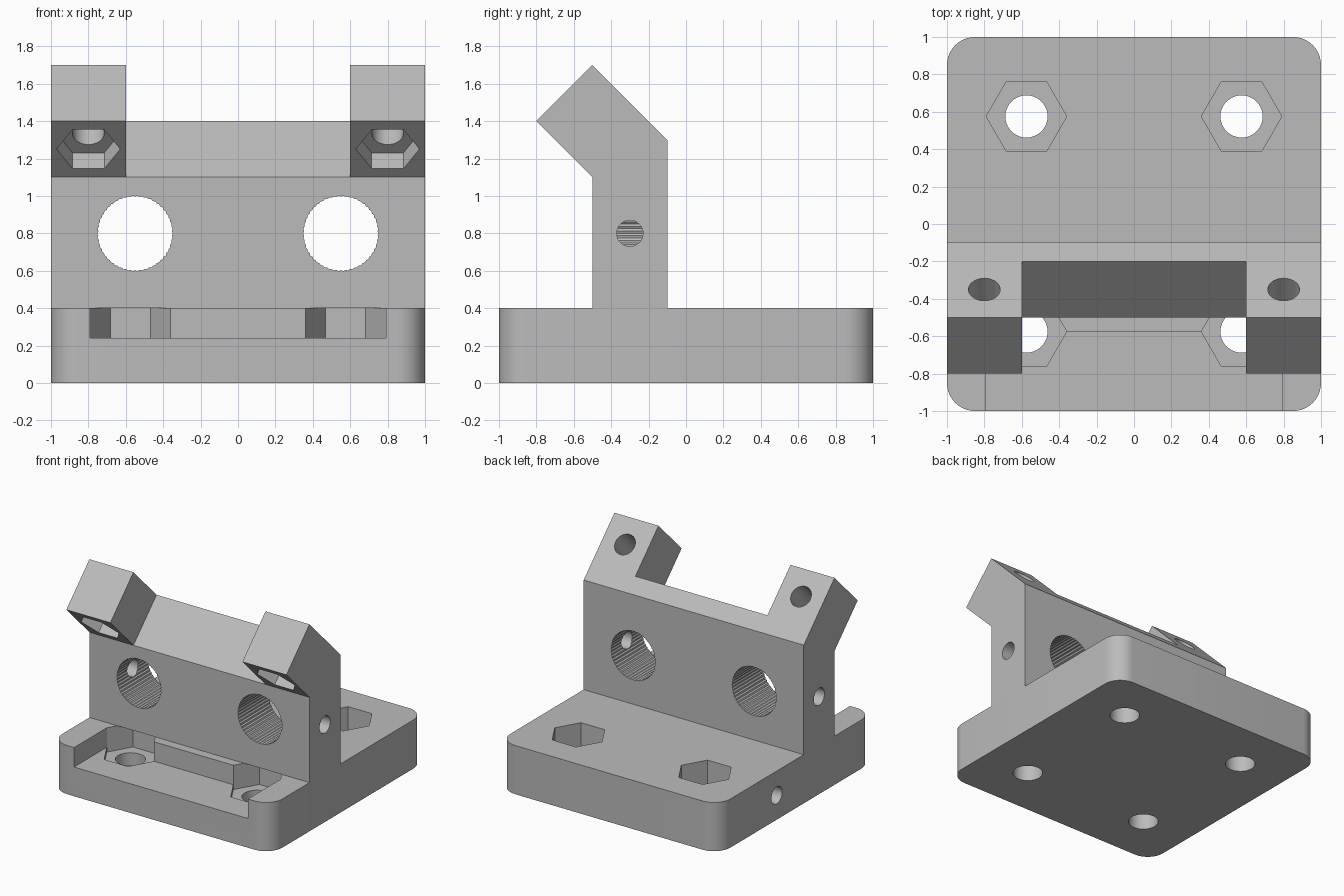
import bpy, bmesh
from math import cos, sin, pi, radians
from mathutils import Vector, Matrix

old = bpy.data.objects.get("Cube")
if old:
    bpy.data.objects.remove(old, do_unlink=True)

grey = bpy.data.materials.new("plain grey")
grey.use_nodes = True
colour = (0.5, 0.5, 0.5, 1)
grey.diffuse_color = colour
grey.node_tree.nodes["Principled BSDF"].inputs["Base Color"].default_value = colour

X, Y, Z = Vector((1, 0, 0)), Vector((0, 1, 0)), Vector((0, 0, 1))
SLANT = (Y + Z).normalized()


def prism(name, points, axis, side, start, end, origin=(0, 0, 0)):
    """Extrude a 2D outline along axis; side is the direction of its first coordinate."""
    across = axis.cross(side)
    bm = bmesh.new()
    verts = [bm.verts.new(Vector(origin) + side * u + across * v + axis * start) for u, v in points]
    face = bm.faces.new(verts)
    ext = bmesh.ops.extrude_face_region(bm, geom=[face])
    moved = [g for g in ext["geom"] if isinstance(g, bmesh.types.BMVert)]
    bmesh.ops.translate(bm, verts=moved, vec=axis * (end - start))
    bmesh.ops.recalc_face_normals(bm, faces=bm.faces)
    mesh = bpy.data.meshes.new(name)
    bm.to_mesh(mesh)
    bm.free()
    mesh.materials.append(grey)
    obj = bpy.data.objects.new(name, mesh)
    bpy.context.collection.objects.link(obj)
    return obj


def ring(radius, sides, tooth=0.0):
    return [((radius - tooth * (i % 2)) * cos(2 * pi * i / sides),
             (radius - tooth * (i % 2)) * sin(2 * pi * i / sides)) for i in range(sides)]


def rect(x0, x1, y0, y1):
    return [(x0, y0), (x1, y0), (x1, y1), (x0, y1)]


def rounded_square(half, radius, steps):
    points = []
    for k, (sx, sy) in enumerate([(1, 1), (-1, 1), (-1, -1), (1, -1)]):
        for i in range(steps + 1):
            a = pi / 2 * (k + i / steps)
            points.append((sx * (half - radius) + radius * cos(a),
                           sy * (half - radius) + radius * sin(a)))
    return points


def cut(obj, cutter):
    cutter.hide_render = True
    mod = obj.modifiers.new("cut", "BOOLEAN")
    mod.operation, mod.solver, mod.object = "DIFFERENCE", "EXACT", cutter
    bpy.context.view_layer.objects.active = obj
    bpy.ops.object.modifier_apply(modifier=mod.name)
    bpy.data.objects.remove(cutter, do_unlink=True)


# Base plate with rounded corners
base = prism("base_plate", rounded_square(1, 0.15, 10), Z, X, 0, 0.4)

# Shallow pocket open at the front
cut(base, prism("pocket", rect(-0.79, 0.79, -1.2, -0.575), Z, X, 0.24, 0.6))

# Four hexagonal nut recesses with bolt holes
for x in (-0.575, 0.575):
    for y in (-0.575, 0.575):
        cut(base, prism("nut_recess", ring(0.215, 6), Z, X, 0.2, 0.6, (x, y, 0)))
        cut(base, prism("bolt_hole", ring(0.113, 40), Z, X, -0.1, 0.5, (x, y, 0)))

# Blind hole in the right edge of the base
cut(base, prism("edge_hole", ring(0.07, 32), X, Y, -1.1, -0.65, (0, 0.25, 0.2)))

# Upright wall whose top leans forward
profile = [(-0.5, 0.4), (-0.1, 0.4), (-0.1, 1.3), (-0.5, 1.7), (-0.8, 1.4), (-0.5, 1.1)]
wall = prism("upright_wall", profile, X, Y, -1, 1)

# Gap that leaves two leaning arms
gap = [(-0.6, 1.0), (0, 1.6), (-0.5, 2.1), (-1.1, 1.5)]
cut(wall, prism("gap", gap, X, Y, -0.6, 0.6))

for s in (-1, 1):
    # Toothed bore with a side hole running into it
    cut(wall, prism("bore", ring(0.202, 100, 0.005), Y, X, -0.7, 0.1, (s * 0.55, 0, 0.8)))
    cut(wall, prism("side_hole", ring(0.07, 32), X * s, Y, 0.6, 1.1, (0, -0.3, 0.8)))
    # Slanted nut recess and bolt hole in each arm
    seat = (s * 0.8, -0.65, 1.25)
    cut(wall, prism("arm_nut_recess", ring(0.17, 6), SLANT, X, -0.1, 0.12, seat))
    cut(wall, prism("arm_bolt_hole", ring(0.085, 32), SLANT, X, -0.1, 0.6, seat))

# Smooth round walls, crisp edges
bpy.ops.object.select_all(action="DESELECT")
for obj in (base, wall):
    obj.select_set(True)
bpy.context.view_layer.objects.active = base
bpy.ops.object.shade_smooth_by_angle(angle=radians(25))
